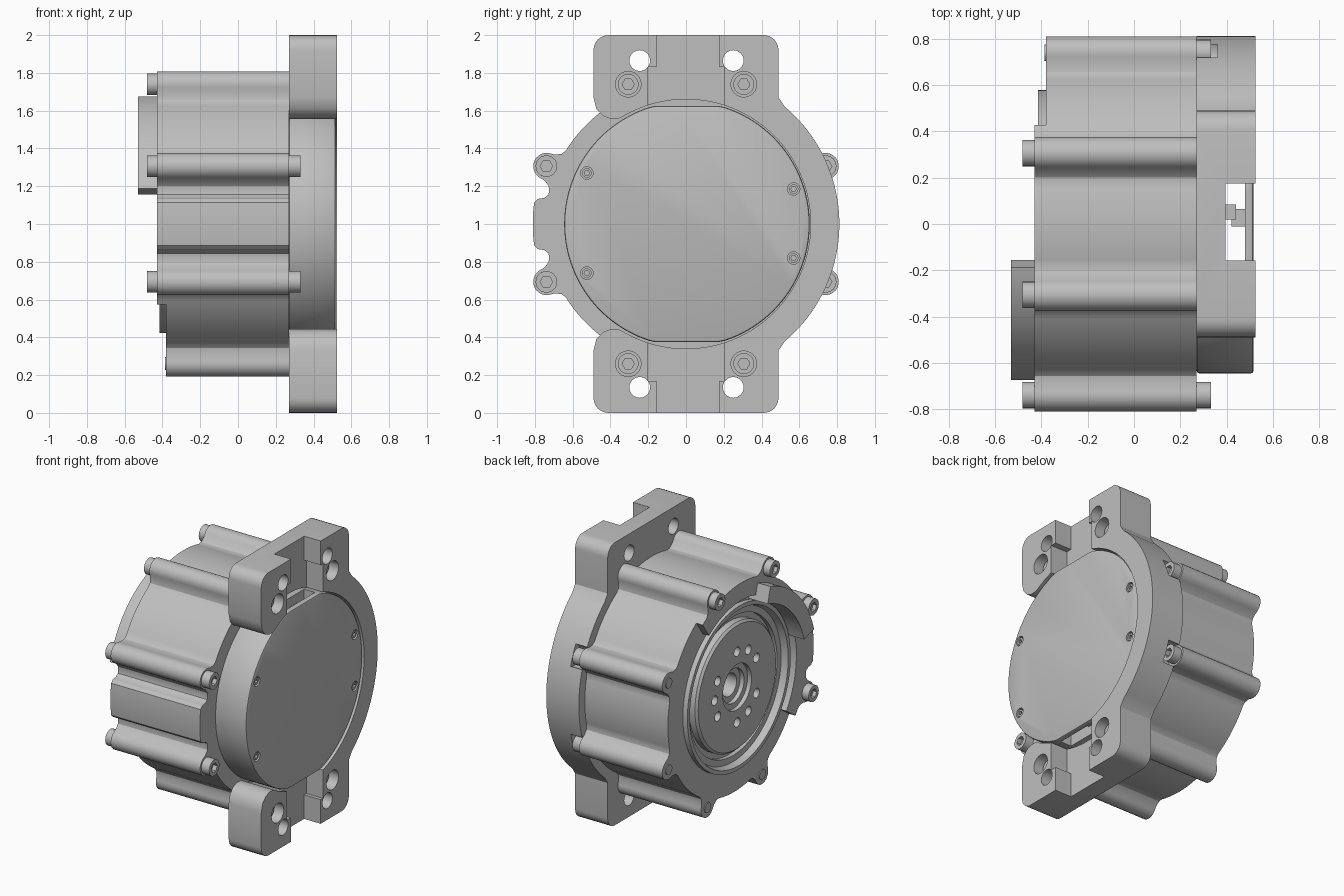
import bpy, bmesh
from math import sin, cos, pi, radians, degrees, atan2, hypot
from mathutils import Vector

cube = bpy.data.objects.get("Cube")
if cube:
    bpy.data.objects.remove(cube, do_unlink=True)

metal = bpy.data.materials.new("grey_metal")
metal.use_nodes = True
grey = (0.52, 0.52, 0.52, 1)
metal.diffuse_color = grey
metal.node_tree.nodes["Principled BSDF"].inputs["Base Color"].default_value = grey

BODY_R, BOLT_R, BOSS = 0.745, 0.80, 0.07
BACK, FACE, RAISED, OUTER = 0.27, -0.38, -0.43, 0.525


def polar(deg, r):
    """Point in the y-z plane around the motor axis."""
    return (r * cos(radians(deg)), 1 + r * sin(radians(deg)))


def arc(a0, a1, r, n, cy=0, cz=0):
    pts = [polar(a0 + (a1 - a0) * i / n, r) for i in range(n + 1)]
    return [(y + cy, z + cz) for y, z in pts]


def circle(y, z, r, n=24):
    return arc(0, 360 - 360 / n, r, n - 1, y, z - 1)


def finish(name, bm):
    bmesh.ops.remove_doubles(bm, verts=bm.verts, dist=1e-5)
    bmesh.ops.recalc_face_normals(bm, faces=bm.faces)
    mesh = bpy.data.meshes.new(name)
    bm.to_mesh(mesh)
    bm.free()
    mesh.materials.append(metal)
    obj = bpy.data.objects.new(name, mesh)
    bpy.context.collection.objects.link(obj)
    return obj


def prism(name, outer, x0, x1, inner=None):
    """Extrude a y-z outline along x; inner makes it a tube."""
    bm = bmesh.new()
    n = len(outer)
    loops = [[bm.verts.new((x, y, z)) for y, z in pts]
             for pts in (outer, inner) if pts for x in (x0, x1)]
    pairs = [(0, 1)] if not inner else [(0, 1), (2, 3), (0, 2), (1, 3)]
    for a, b in pairs:
        for i in range(n):
            j = (i + 1) % n
            bm.faces.new((loops[a][i], loops[a][j], loops[b][j], loops[b][i]))
    if not inner:
        bm.faces.new(loops[0])
        bm.faces.new(loops[1])
    return finish(name, bm)


def box(name, x0, x1, y0, y1, z0, z1):
    return prism(name, [(y0, z0), (y1, z0), (y1, z1), (y0, z1)], x0, x1)


def lathe(name, profile, steps=72):
    bm = bmesh.new()
    vs = [bm.verts.new((x, r, 1)) for r, x in profile]
    es = [bm.edges.new(e) for e in zip(vs, vs[1:])]
    bmesh.ops.spin(bm, geom=vs + es, cent=Vector((0, 0, 1)), axis=Vector((1, 0, 0)),
                   angle=2 * pi, steps=steps)
    return finish(name, bm)


def bake(obj):
    mesh = bpy.data.meshes.new_from_object(
        obj.evaluated_get(bpy.context.evaluated_depsgraph_get()))
    obj.modifiers.clear()
    obj.data = mesh


def cut(obj, cutters):
    for c in cutters:
        m = obj.modifiers.new("cut", 'BOOLEAN')
        m.operation, m.solver, m.object = 'DIFFERENCE', 'EXACT', c
    bake(obj)
    for c in cutters:
        bpy.data.objects.remove(c, do_unlink=True)


# Housing outline: round body, eight bolt bosses, one key tab
features = [(180 + s * a, r) for a, r in
            [(12, BODY_R), (10.5, 0.762), (9.6, 0.795), (8, 0.812), (4, 0.812)] for s in (-1, 1)]
spans = [(180, 12)]
for k in range(8):
    mid = 22.5 + 45 * k
    spans.append((mid, 9))
    features += [(mid + s * a, r) for a, r in [(9, BODY_R), (7, 0.755), (5.5, 0.782)]
                 for s in (-1, 1)]
    for i in range(-5, 6):
        t = radians(i * 16)
        u, v = BOLT_R + BOSS * cos(t), BOSS * sin(t)
        features.append((mid + degrees(atan2(v, u)), hypot(u, v)))
features += [(a, BODY_R) for a in range(0, 360, 3)
             if all(abs(a - m) > w + 0.5 for m, w in spans)]
features.sort()

prism("housing", [polar(a, r) for a, r in features], FACE, BACK,
      [polar(a, 0.575) for a, r in features])

# Raised rim over part of the face, and the sensor block on it
rim = [polar(a, r) for a, r in [(55, BODY_R)] + [f for f in features if 55 < f[0] < 215]
       + [(215, BODY_R)]]
prism("raised_rim", rim + arc(215, 55, 0.62, 50), RAISED, FACE)
prism("rim_block", arc(105.5, 164.5, 0.70, 24) + arc(164.5, 105.5, 0.585, 24), -0.53, FACE)

# Output end: lip, groove, stepped flange and centre bore
output = lathe("output_flange", [
    (0, -0.2), (0.578, -0.2), (0.578, -0.415), (0.55, -0.415), (0.535, -0.37),
    (0.49, -0.37), (0.49, -0.34), (0.45, -0.34), (0.45, -0.385), (0.435, -0.40),
    (0.16, -0.40), (0.16, -0.37), (0.12, -0.37), (0.12, -0.34), (0.08, -0.34),
    (0.08, -0.25), (0, -0.25)])
cut(output, [prism("hole", circle(*polar(a, 0.25), 0.033, 16), -0.5, -0.32)
             for a in range(0, 360, 30) if a % 120 != 60])

# Mounting bracket: C-shaped ring with an ear above and below
half = [(0.49, 1.67)] + arc(0, 90, 0.08, 6, 0.41, 0.92) + arc(90, 180, 0.08, 6, -0.41, 0.92)
half += [(-0.49, 1.67), (-0.475, 1.61), (-0.44, 1.573), (-0.40, 1.557), (-0.35, 1.56)]
half += arc(117, 0, 0.66, 36)
lower = [(y, 2 - z) for y, z in reversed(half[:-1])]
ring = arc(-50, 50, 0.812, 40)
bracket = prism("mounting_bracket", half + lower + ring, BACK, OUTER)
cutters = []
for s in (-1, 1):
    def zs(z):
        return 1 + s * (z - 1)
    lo, hi = sorted((zs(1.5), zs(2.1)))
    cutters.append(box("notch", 0.395, 0.6, -0.157, 0.175, lo, hi))
    lo, hi = sorted((zs(1.5), zs(1.83)))
    cutters.append(box("notch_wide", 0.395, 0.6, -0.2, 0.2, lo, hi))
    cutters.append(prism("pocket", circle(0.74, zs(1.306), 0.075), 0.2, 0.36))
    for y in (-0.245, 0.25):
        cutters.append(prism("mount_hole", circle(y, zs(1.865), 0.055), 0.2, 0.6))
    for y in (-0.306, 0.306):
        cutters.append(prism("counterbore", circle(y, zs(1.74), 0.068), 0.40, 0.6))
cut(bracket, cutters)

# End cover: disc with two flats, a cable slot through it and four screws
outline = [(y, min(max(z, 0.375), 1.625)) for y, z in circle(0.005, 1, 0.65, 120)]
cover = prism("end_cover", outline, BACK, 0.516)
bevel = cover.modifiers.new("bevel", 'BEVEL')
bevel.width, bevel.segments, bevel.angle_limit = 0.012, 2, radians(40)
bake(cover)
screws = [(-0.525, 1.27), (-0.525, 0.74), (0.57, 1.185), (0.57, 0.82)]
cut(cover, [box("slot", 0.395, 0.48, -0.157, 0.175, 0.2, 1.8)]
    + [prism("screw_well", circle(y, z, 0.033), 0.485, 0.6) for y, z in screws])
box("slot_rib", 0.42, 0.485, -0.01, 0.065, 0.45, 1.55)
for z in (0.44, 1.46):
    box("connector", 0.39, 0.44, 0.02, 0.085, z, z + 0.1)


def socket_screw(name, y, z, r, seat, top):
    """Round head with a hexagonal socket, pointing from seat to top."""
    hexagon = []
    for i in range(24):
        a = 15 * i
        hexagon.append((y + 0.5 * r * cos(radians(a)) / cos(radians(a % 60 - 30)),
                        z + 0.5 * r * sin(radians(a)) / cos(radians(a % 60 - 30))))
    mid = (seat + top) / 2
    prism(name + "_base", circle(y, z, r), seat, mid)
    prism(name + "_head", circle(y, z, r), mid, top, hexagon)


for y, z in screws:
    socket_screw("cover_screw", y, z, 0.025, 0.48, 0.51)

# Housing bolts around the rim
for k in range(8):
    y, z = polar(22.5 + 45 * k, BOLT_R)
    if abs(y) > 0.5:
        socket_screw("side_bolt", y, z, 0.057, BACK, 0.332)
    else:
        socket_screw("ear_bolt", y, z, 0.055, 0.39, 0.46)
    if 1 <= k <= 4:
        socket_screw("face_bolt", y, z, 0.057, RAISED, -0.482)
    else:
        prism("bolt_end", circle(y, z, 0.035), FACE - 0.006, FACE)

# Smooth the round surfaces, keep edges crisp
bpy.ops.object.select_all(action='DESELECT')
for obj in bpy.context.scene.objects:
    if obj.type == 'MESH' and metal.name in obj.data.materials:
        obj.select_set(True)
        bpy.context.view_layer.objects.active = obj
bpy.ops.object.shade_smooth_by_angle(angle=radians(30))
